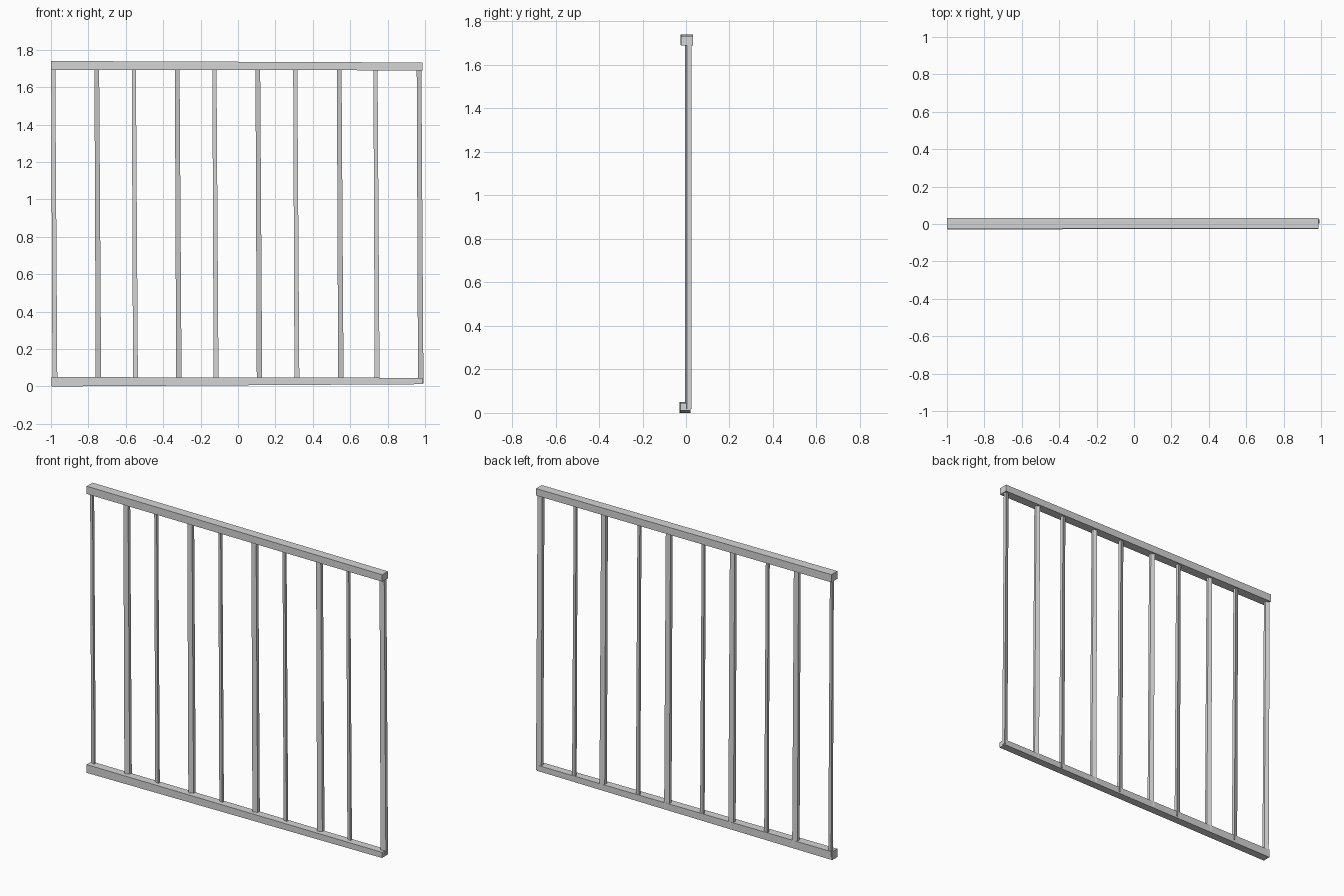
import bpy
import bmesh

cube = bpy.data.objects.get("Cube")
if cube:
    bpy.data.objects.remove(cube, do_unlink=True)

# Single grey paint
grey = bpy.data.materials.new("plain grey")
grey.use_nodes = True
colour = (0.66, 0.66, 0.66, 1)
grey.diffuse_color = colour
grey.node_tree.nodes["Principled BSDF"].inputs["Base Color"].default_value = colour


def loft(name, start, end):
    """Solid bar between two matching four-corner end sections."""
    bm = bmesh.new()
    a = [bm.verts.new(p) for p in start]
    b = [bm.verts.new(p) for p in end]
    bm.faces.new(a)
    bm.faces.new(b[::-1])
    for i in range(4):
        j = (i + 1) % 4
        bm.faces.new((a[i], b[i], b[j], a[j]))
    bmesh.ops.recalc_face_normals(bm, faces=bm.faces)
    mesh = bpy.data.meshes.new(name)
    bm.to_mesh(mesh)
    bm.free()
    mesh.materials.append(grey)
    obj = bpy.data.objects.new(name, mesh)
    bpy.context.collection.objects.link(obj)


def rail_end(x, y0, y1, z0, z1):
    return [(x, y0, z0), (x, y1, z0), (x, y1, z1), (x, y0, z1)]


def post_end(x, z, side, width, depth, y=0.01, skew=0.009):
    """Skewed box section: sides square to the rails, front and back slanted."""
    w, d = side * width / 2, depth / 2
    return [(x - w, y - d, z), (x + w, y - d + skew, z),
            (x + w, y + d, z), (x - w, y + d - skew, z)]


# Rails, slightly uneven from end to end
loft("top_rail", rail_end(-1, -0.025, 0.032, 1.693, 1.74),
     rail_end(0.986, -0.023, 0.032, 1.69, 1.732))
loft("bottom_rail", rail_end(-0.998, -0.029, 0.021, 0, 0.05),
     rail_end(0.987, -0.026, 0.021, 0.012, 0.046))

# Uprights slanted alternately left and right, leaning a little
tops = [-0.988, -0.755, -0.557, -0.325, -0.126, 0.106, 0.306, 0.541, 0.735, 0.968]
for i, x in enumerate(tops):
    side, width, depth = (1, 0.025, 0.03) if i % 2 else (-1, 0.022, 0.025)
    loft(f"upright_{i + 1}",
         post_end(x + 0.009, 0.017, side, width + 0.004, depth),
         post_end(x, 1.7, side, width, depth))
